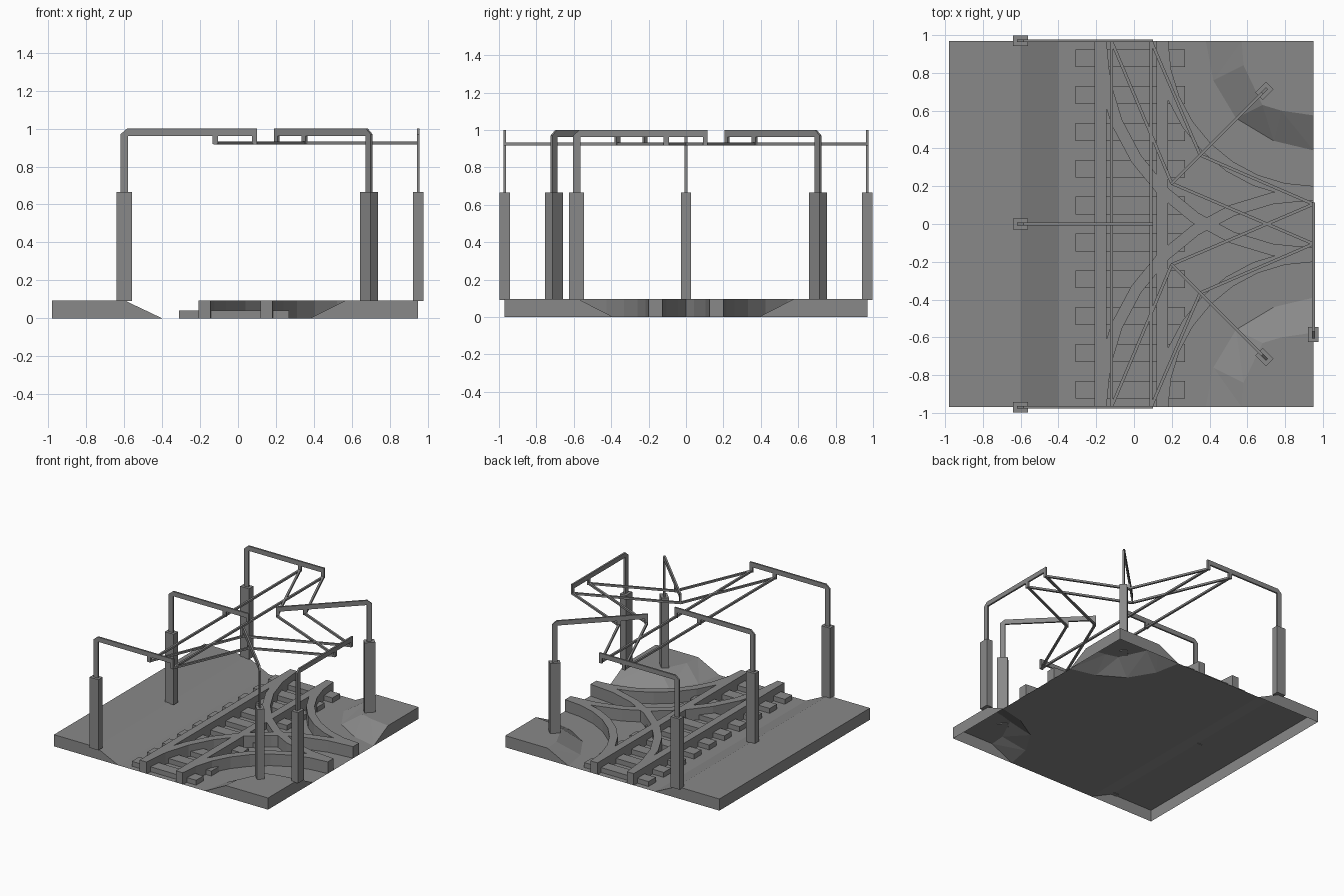
import bpy, bmesh, math
from mathutils import Vector, Matrix

cube = bpy.data.objects.get("Cube")
if cube:
    bpy.data.objects.remove(cube, do_unlink=True)

grey = bpy.data.materials.new("plain grey")
grey.use_nodes = True
GREY = (0.25, 0.25, 0.25, 1)
grey.diffuse_color = GREY
grey.node_tree.nodes["Principled BSDF"].inputs["Base Color"].default_value = GREY

EDGE_X, EDGE_Y, TOP = 0.95, 0.97, 0.095


def make(name, bm, closed=True):
    if closed:
        bmesh.ops.recalc_face_normals(bm, faces=bm.faces)
    mesh = bpy.data.meshes.new(name)
    bm.to_mesh(mesh)
    bm.free()
    mesh.materials.append(grey)
    obj = bpy.data.objects.new(name, mesh)
    bpy.context.collection.objects.link(obj)
    return obj


def add_box(bm, low, high):
    low, high = Vector(low), Vector(high)
    mat = Matrix.Translation((low + high) / 2) @ Matrix.Diagonal((*(high - low), 1))
    bmesh.ops.create_cube(bm, size=1, matrix=mat)


def add_prism(bm, outline, offset):
    """Extrude a flat outline along an offset into a closed solid."""
    face = bm.faces.new([bm.verts.new(p) for p in outline])
    ext = bmesh.ops.extrude_face_region(bm, geom=[face], use_keep_orig=True)
    moved = [v for v in ext["geom"] if isinstance(v, bmesh.types.BMVert)]
    bmesh.ops.translate(bm, verts=moved, vec=offset)


def face(bm, points):
    return bm.faces.new([bm.verts.new(p) for p in points])


# Raised platform with sloping edge, open underneath
bm = bmesh.new()
profile = [(-0.98, 0), (-0.98, TOP), (-0.60, TOP), (-0.40, 0)]
for (xa, za), (xb, zb) in zip(profile, profile[1:]):
    face(bm, [(xa, -EDGE_Y, za), (xb, -EDGE_Y, zb), (xb, EDGE_Y, zb), (xa, EDGE_Y, za)])
for y in (-EDGE_Y, EDGE_Y):
    ring = [(x, y, z) for x, z in profile]
    face(bm, ring[::-1] if y < 0 else ring)
bmesh.ops.remove_doubles(bm, verts=bm.verts, dist=0.0001)
make("platform", bm, closed=False)

# Flat track bed and corner mounds
foot = [(0.38, EDGE_Y), (0.42, 0.76), (0.54, 0.56), (0.74, 0.44), (EDGE_X, 0.39)]
crest = [(0.57, EDGE_Y), (0.58, 0.84), (0.68, 0.63), (0.78, 0.60), (EDGE_X, 0.575)]

bm = bmesh.new()
bed = [(-0.4, EDGE_Y)] + foot
face(bm, [(x, -y, 0) for x, y in bed] + [(x, y, 0) for x, y in reversed(bed)])
bmesh.ops.triangulate(bm, faces=bm.faces)
make("track_bed", bm, closed=False)

for side, label in ((1, "back"), (-1, "front")):
    bm = bmesh.new()
    low = [bm.verts.new((x, side * y, 0)) for x, y in foot]
    high = [bm.verts.new((x, side * y, TOP)) for x, y in crest]
    corner = bm.verts.new((EDGE_X, side * EDGE_Y, TOP))
    base = bm.verts.new((EDGE_X, side * EDGE_Y, 0))
    for i in range(len(low) - 1):
        bm.faces.new((low[i], low[i + 1], high[i]))
        bm.faces.new((low[i + 1], high[i + 1], high[i]))
    bm.faces.new(high + [corner])
    bm.faces.new((low[0], high[0], corner, base))
    bm.faces.new((low[-1], base, corner, high[-1]))
    make(label + "_mound", bm)

# Sleepers
bm = bmesh.new()
for i in range(10):
    y = (i - 4.5) * 0.195
    add_box(bm, (-0.31, y - 0.047, 0), (0.27, y + 0.047, 0.04))
make("sleepers", bm)

# Straight rails
RAIL = 0.031
for name, x in (("left_rail", -0.177), ("right_rail", 0.15)):
    bm = bmesh.new()
    add_box(bm, (x - RAIL, -EDGE_Y, 0), (x + RAIL, EDGE_Y, TOP))
    make(name, bm)

# Curved rails branching toward the +x edge
STEPS = 8
for side, label in ((1, "back"), (-1, "front")):
    for kind, radius in (("inner", 0.80), ("outer", 1.127)):
        def arc(r):
            return [(EDGE_X - r * math.cos(a), side * (EDGE_Y - r * math.sin(a)), 0)
                    for a in (math.pi / 2 * i / STEPS for i in range(STEPS + 1))]
        bm = bmesh.new()
        add_prism(bm, arc(radius - RAIL) + arc(radius + RAIL)[::-1], (0, 0, TOP))
        make(f"{label}_{kind}_curved_rail", bm)

# Masts: square post, thin pole with a chamfered arm and two hangers
ARM = [(-0.02, 0.65), (0.02, 0.65), (0.02, 0.962), (0.465, 0.962), (0.465, 0.918),
       (0.495, 0.918), (0.495, 0.962), (0.675, 0.962), (0.675, 0.918), (0.70, 0.918),
       (0.70, 1.0), (0.015, 1.0), (-0.02, 0.97)]
HALF = 0.007
MASTS = [("back_mast", -0.6, EDGE_Y, 0), ("middle_mast", -0.6, 0, 0),
         ("front_mast", -0.6, -EDGE_Y, 0), ("back_corner_mast", 0.69, 0.705, -135),
         ("front_corner_mast", 0.69, -0.705, 135), ("side_mast", EDGE_X, -0.585, 90)]
for name, x, y, angle in MASTS:
    bm = bmesh.new()
    add_box(bm, (-0.04, -0.028, TOP - 0.005), (0.04, 0.028, 0.665))
    add_prism(bm, [(u, -HALF, z) for u, z in ARM], (0, 2 * HALF, 0))
    obj = make(name, bm)
    obj.location = (x, y, 0)
    obj.rotation_euler.z = math.radians(angle)

# Overhead wires strung between the hangers
WIRE_Z, WIRE_R = 0.925, 0.008


def add_wire(bm, start, end):
    a, b = Vector((*start, WIRE_Z)), Vector((*end, WIRE_Z))
    turn = (b - a).to_track_quat("X", "Z").to_matrix().to_4x4()
    size = Matrix.Diagonal(((b - a).length, 2 * WIRE_R, 2 * WIRE_R, 1))
    bmesh.ops.create_cube(bm, size=1, matrix=Matrix.Translation((a + b) / 2) @ turn @ size)


bm = bmesh.new()
for x in (-0.12, 0.09):
    add_wire(bm, (x, -EDGE_Y), (x, EDGE_Y))
make("straight_wires", bm)

for s, label in ((1, "back"), (-1, "front")):
    bm = bmesh.new()
    for path in ([(-0.12, EDGE_Y), (0.20, 0.215), (EDGE_X, -0.105)],
                 [(0.09, EDGE_Y), (0.35, 0.365), (EDGE_X, 0.105)]):
        for (xa, ya), (xb, yb) in zip(path, path[1:]):
            add_wire(bm, (xa, s * ya), (xb, s * yb))
    make(label + "_branch_wires", bm)
